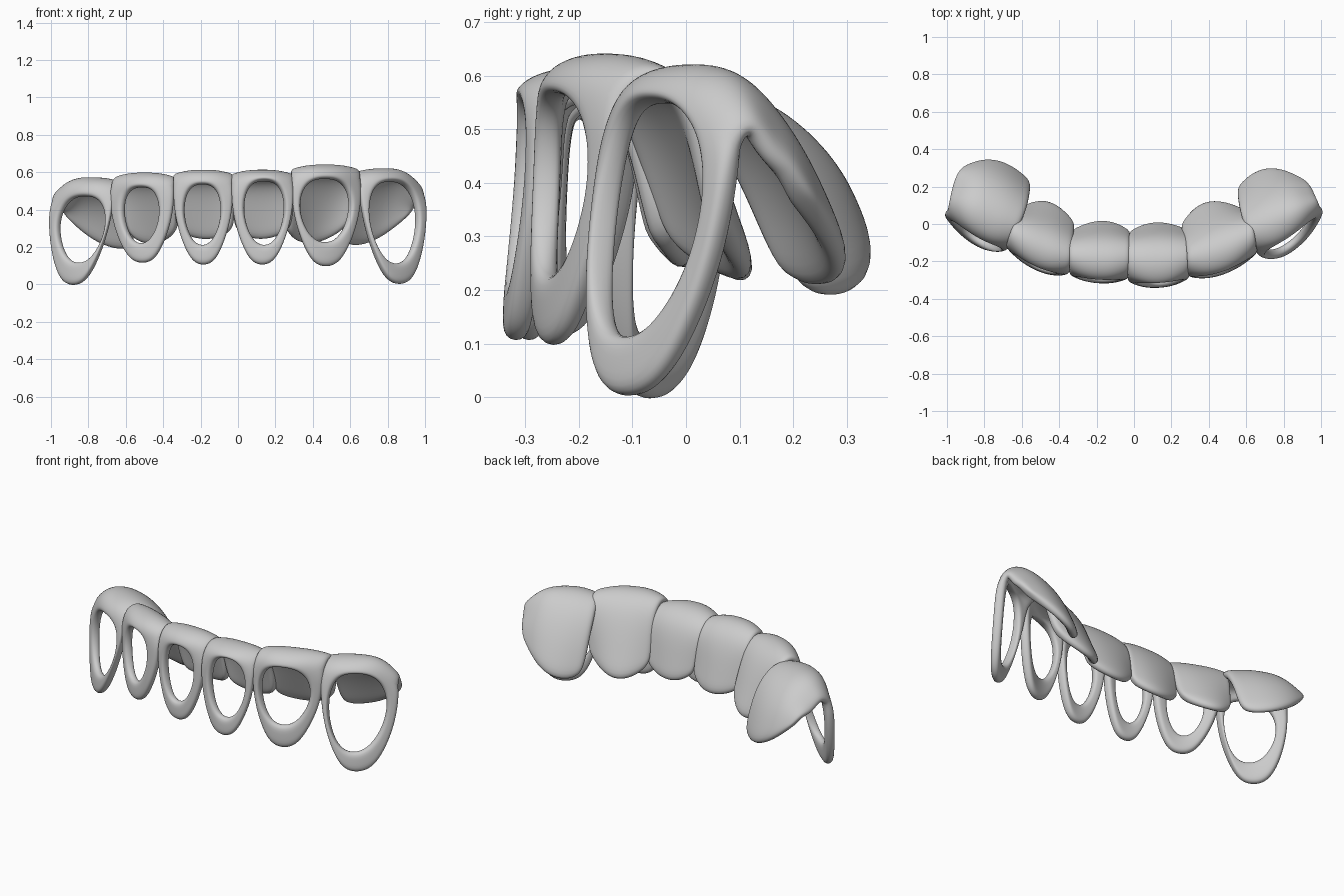
import bpy, bmesh
from mathutils import Vector

if "Cube" in bpy.data.objects:
    bpy.data.objects.remove(bpy.data.objects["Cube"])

# Half outlines of the front frame: u = sideways (0..1), w = height (0..1)
OUTER = [(0, 0), (.35, .03), (.62, .2), (.87, .45), (1, .72), (.98, .97), (.52, 1), (0, 1)]
INNER = [(0, -.01), (.46, .04), (.84, .24), (1.03, .48), (1.03, .70), (.82, .91), (.44, 1.01), (0, 1.02)]


def loop(half):
    """Mirror a half outline into a closed loop, counting from the bottom."""
    return half + [(-u, w) for u, w in half[-2:0:-1]]


def tooth_cap(name, front, z, hole, bulge, tilt, back, lobe,
              shift=0, drop=(.02, .02), puff=(.01, .0, .0)):
    (ax, ay), (bx, by) = front
    z0, z1 = z[0] - .012, z[1] - .02
    cx, hw = (ax + bx) / 2, (bx - ax) / 2

    def on_front(x, zz):
        u = max(-1, min(1, (x - cx) / hw))
        w = (zz - z0) / (z1 - z0)
        y = ay + (by - ay) * (u + 1) / 2 - bulge * (1 - u * u) - tilt * (1 - w)
        return Vector((x, y, zz))

    bm = bmesh.new()
    # front frame around the open window
    outer, inner = [], []
    for u, w in loop(OUTER):
        zz = z0 + w * (z1 - .025 - z0)
        if abs(u) > .97 and w > .9:
            zz -= drop[u > 0]
        outer.append(bm.verts.new(on_front(cx + u * hw * 1.01 + shift * (1 - w), zz)))
    hx0, hx1, hz0, hz1 = hole
    for u, w in loop(INNER):
        x = (hx0 + hx1) / 2 + u * (hx1 - hx0) / 2 + shift * .5 * (.5 - w)
        inner.append(bm.verts.new(on_front(x, hz0 + w * (hz1 - hz0))))
    n = len(outer)
    for i in range(n):
        j = (i + 1) % n
        bm.faces.new((outer[i], outer[j], inner[j], inner[i]))

    # biting edge and back plate continue from the top of the frame
    steps = (-1, -.5, 0, .5, 1)
    rows = [[outer[i] for i in (9, 8, 7, 6, 5)]]
    C, D = (Vector((*p, z1 - .05)) for p in back)
    L, T, R = (Vector(p) for p in lobe)
    edge, heel, mid, low = [], [], [], []
    for k, s in enumerate(steps):
        d = drop[s > 0] if abs(s) == 1 else 0
        h = C.lerp(D, (s + 1) / 2) + Vector((0, puff[0] * (1 - s * s), -d * 1.2))
        e = rows[0][k].co.lerp(h, .5)
        e.z = z1 + .005 - d
        b = T + s * (R - L) / 2 + s * s * ((L + R) / 2 - T)
        edge.append(e)
        heel.append(h)
        mid.append(h.lerp(b, .5) + Vector((0, puff[1], puff[2])))
        low.append(b)
    for pts in (edge, heel, mid, low):
        rows.append([bm.verts.new(p) for p in pts])
    for r0, r1 in zip(rows, rows[1:]):
        for k in range(4):
            bm.faces.new((r0[k], r0[k + 1], r1[k + 1], r1[k]))
    bmesh.ops.recalc_face_normals(bm, faces=bm.faces)
    me = bpy.data.meshes.new(name)
    bm.to_mesh(me)
    bm.free()
    for p in me.polygons:
        p.use_smooth = True
    ob = bpy.data.objects.new(name, me)
    bpy.context.collection.objects.link(ob)
    # smooth sheet -> thick shell -> rounded rims
    a = ob.modifiers.new("sheet", 'SUBSURF')
    a.levels = a.render_levels = 1
    t = ob.modifiers.new("shell", 'SOLIDIFY')
    t.thickness, t.offset = .05, 0
    c = ob.modifiers.new("round", 'SUBSURF')
    c.levels = c.render_levels = 2
    return ob


# Left canine
tooth_cap("left_canine_cap", ((-.99, .09), (-.655, -.1)), (0, .58), (-.955, -.715, .115, .465),
          .045, .06, ((-.97, .19), (-.57, .08)),
          ((-.93, .28, .37), (-.74, .34, .215), (-.55, .21, .18)), -.06, (.09, .02), (.05, .02, .03))
# Left side incisor
tooth_cap("left_side_cap", ((-.68, -.09), (-.34, -.24)), (.12, .605), (-.61, -.425, .22, .515),
          .045, .02, ((-.64, .02), (-.33, -.1)),
          ((-.59, .08, .26), (-.45, .115, .21), (-.32, -.01, .28)))
# Left middle incisor
tooth_cap("left_middle_cap", ((-.345, -.24), (-.025, -.26)), (.11, .62), (-.285, -.095, .21, .53),
          .025, .02, ((-.35, -.1), (-.02, -.1)),
          ((-.33, -.05, .28), (-.16, .01, .235), (-.02, -.06, .29)))
# Right middle incisor
tooth_cap("right_middle_cap", ((-.035, -.275), (.295, -.255)), (.11, .62), (.035, .245, .21, .55),
          .03, .025, ((-.04, -.1), (.3, -.1)),
          ((-.02, -.06, .29), (.12, 0, .235), (.29, -.05, .29)))
# Right side incisor
tooth_cap("right_side_cap", ((.285, -.25), (.655, -.12)), (.1, .648), (.335, .595, .225, .56),
          .05, .015, ((.28, -.11), (.64, .02)),
          ((.25, -.03, .28), (.39, .12, .21), (.6, .05, .31)))
# Right canine
tooth_cap("right_canine_cap", ((.64, -.12), (.99, .12)), (.005, .628), (.705, .955, .11, .545),
          .05, .1, ((.57, .04), (.965, .15)),
          ((.55, .18, .21), (.72, .30, .225), (.93, .2, .38)), .05, (.02, .1), (.03, .012, .015))
